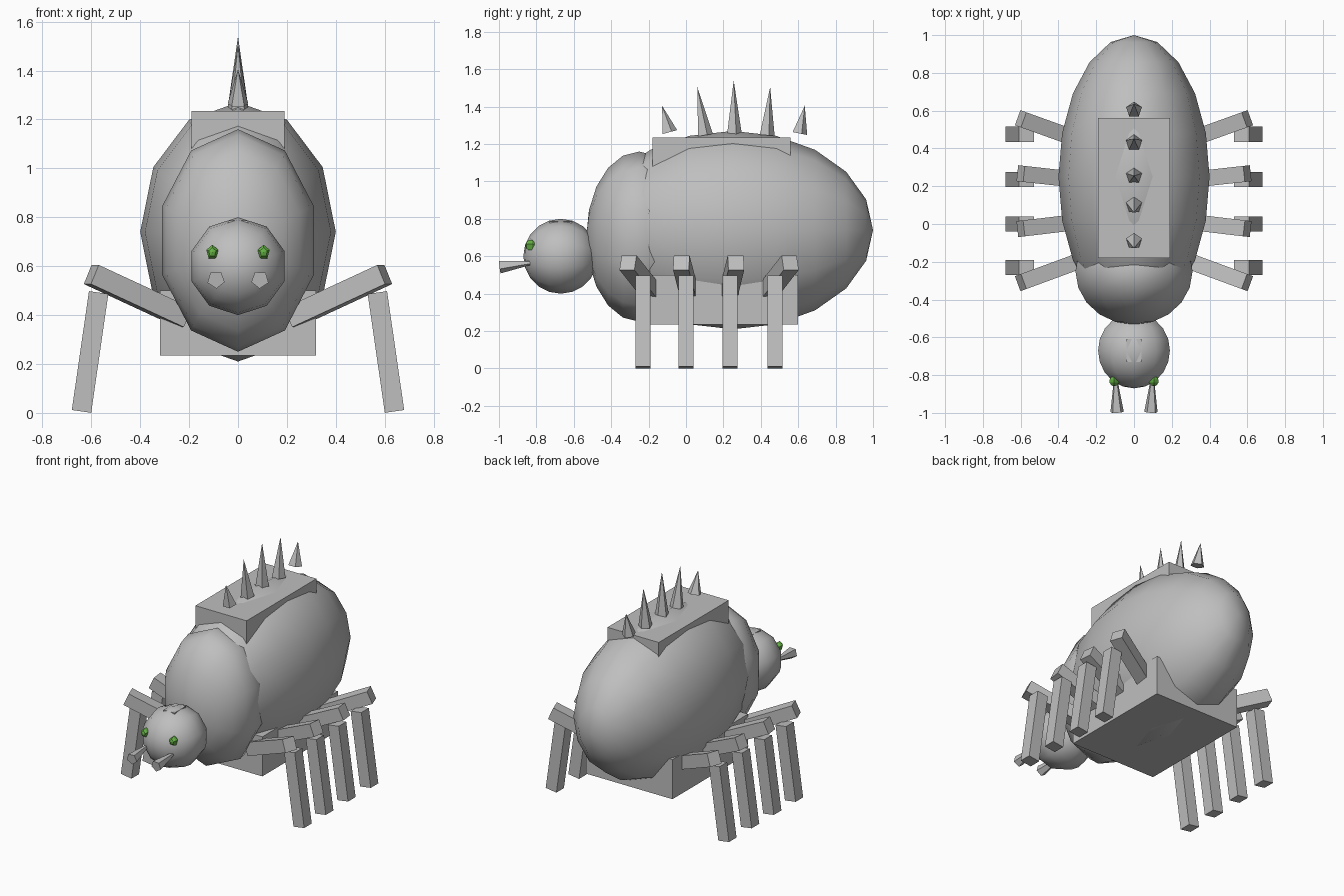
import bpy, bmesh, math
from mathutils import Matrix, Vector

if "Cube" in bpy.data.objects:
    bpy.data.objects.remove(bpy.data.objects["Cube"])


def material(name, rgb):
    m = bpy.data.materials.new(name)
    m.diffuse_color = (*rgb, 1)
    m.use_nodes = True
    m.node_tree.nodes["Principled BSDF"].inputs["Base Color"].default_value = m.diffuse_color
    return m


GREY = material("grey", (0.52, 0.52, 0.52))
GREEN = material("eye_green", (0.13, 0.45, 0.06))


def finish(name, bm, mat, smooth=False):
    bmesh.ops.recalc_face_normals(bm, faces=bm.faces)
    me = bpy.data.meshes.new(name)
    bm.to_mesh(me)
    bm.free()
    me.materials.append(mat)
    for p in me.polygons:
        p.use_smooth = smooth
    ob = bpy.data.objects.new(name, me)
    bpy.context.collection.objects.link(ob)
    return ob


def revolve(profile, sides, matrix):
    """Spin (radius, height) pairs about local z; radius 0 makes a pole."""
    bm = bmesh.new()
    rings = []
    for r, h in profile:
        n = sides if r > 1e-6 else 1
        ring = []
        for i in range(n):
            a = math.pi / 2 + math.tau * i / sides
            ring.append(bm.verts.new(matrix @ Vector((r * math.cos(a), r * math.sin(a), h))))
        rings.append(ring)
    for lo, hi in zip(rings, rings[1:]):
        for i in range(sides):
            j = (i + 1) % sides
            quad = [lo[i % len(lo)], lo[j % len(lo)], hi[j % len(hi)], hi[i % len(hi)]]
            bm.faces.new(list(dict.fromkeys(quad)))
    for ring in (rings[0], rings[-1]):
        if len(ring) > 1:
            bm.faces.new(ring)
    return bm


def aim(direction):
    return Vector((0, 0, 1)).rotation_difference(Vector(direction)).to_matrix().to_4x4()


def ellipsoid(name, centre, radii, sides, rings, mat=GREY, smooth=True):
    prof = [(math.sin(math.pi * i / rings), -math.cos(math.pi * i / rings)) for i in range(rings + 1)]
    prof[0], prof[-1] = (0, -1), (0, 1)
    m = Matrix.Translation(centre) @ Matrix.Diagonal((*radii, 1)) @ aim((0, -1, 0))
    return finish(name, revolve(prof, sides, m), mat, smooth)


def cone(name, base, tip, radius):
    base, tip = Vector(base), Vector(tip)
    m = Matrix.Translation(base) @ aim(tip - base)
    return finish(name, revolve([(radius, 0), (0, (tip - base).length)], 5, m), GREY)


def box(name, lo, hi):
    lo, hi = Vector(lo), Vector(hi)
    bm = bmesh.new()
    bmesh.ops.create_cube(bm, size=1, matrix=Matrix.Translation((lo + hi) / 2)
                          @ Matrix.Diagonal((*(hi - lo), 1)))
    return finish(name, bm, GREY)


def beam(name, a, b, width):
    a, b = Vector(a), Vector(b)
    rot = (b - a).to_track_quat('X', 'Z').to_matrix().to_4x4()
    bm = bmesh.new()
    bmesh.ops.create_cube(bm, size=1, matrix=Matrix.Translation((a + b) / 2) @ rot
                          @ Matrix.Diagonal(((b - a).length, width, width, 1)))
    return finish(name, bm, GREY)


# Body
ellipsoid("abdomen", (0, 0.25, 0.74), (0.4, 0.75, 0.53), 12, 10)
ellipsoid("thorax", (0, -0.25, 0.705), (0.326, 0.283, 0.455), 10, 10)
ellipsoid("head", (0, -0.67, 0.6), (0.2, 0.2, 0.2), 10, 10)
box("head_crest", (-0.04, -0.73, 0.7), (0.04, -0.61, 0.787))
box("back_plate", (-0.19, -0.18, 1.0), (0.19, 0.56, 1.235))
box("belly_plate", (-0.32, -0.2, 0.235), (0.32, 0.6, 0.5))

# Spikes along the back: base y, base z, tip y, tip z
for i, (y, z, ty, tz) in enumerate([(-0.09, 1.263, -0.128, 1.405), (0.1, 1.247, 0.06, 1.505),
                                    (0.255, 1.25, 0.255, 1.54), (0.43, 1.247, 0.45, 1.505),
                                    (0.605, 1.257, 0.635, 1.405)]):
    cone(f"back_spike_{i + 1}", (0, y, z), (0, ty, tz), 0.044)

# Paired parts
for side, s in (("right", 1), ("left", -1)):
    ellipsoid(f"eye_{side}", (s * 0.105, -0.832, 0.657), (0.027, 0.027, 0.032), 5, 5, GREEN, False)
    cone(f"fang_{side}", (s * 0.09, -0.996, 0.545), (s * 0.1, -0.76, 0.573), 0.037)
    # Legs: foot y, knee y, hip y
    for i, (foot, knee, hip) in enumerate([(-0.23, -0.31, -0.17), (0.0, -0.025, 0.02),
                                           (0.235, 0.267, 0.225), (0.475, 0.557, 0.42)]):
        beam(f"upper_leg_{side}_{i + 1}", (s * 0.22, hip, 0.39), (s * 0.6, knee, 0.566), 0.085)
        beam(f"lower_leg_{side}_{i + 1}", (s * 0.64, foot, 0.006), (s * 0.57, foot, 0.492), 0.08)
